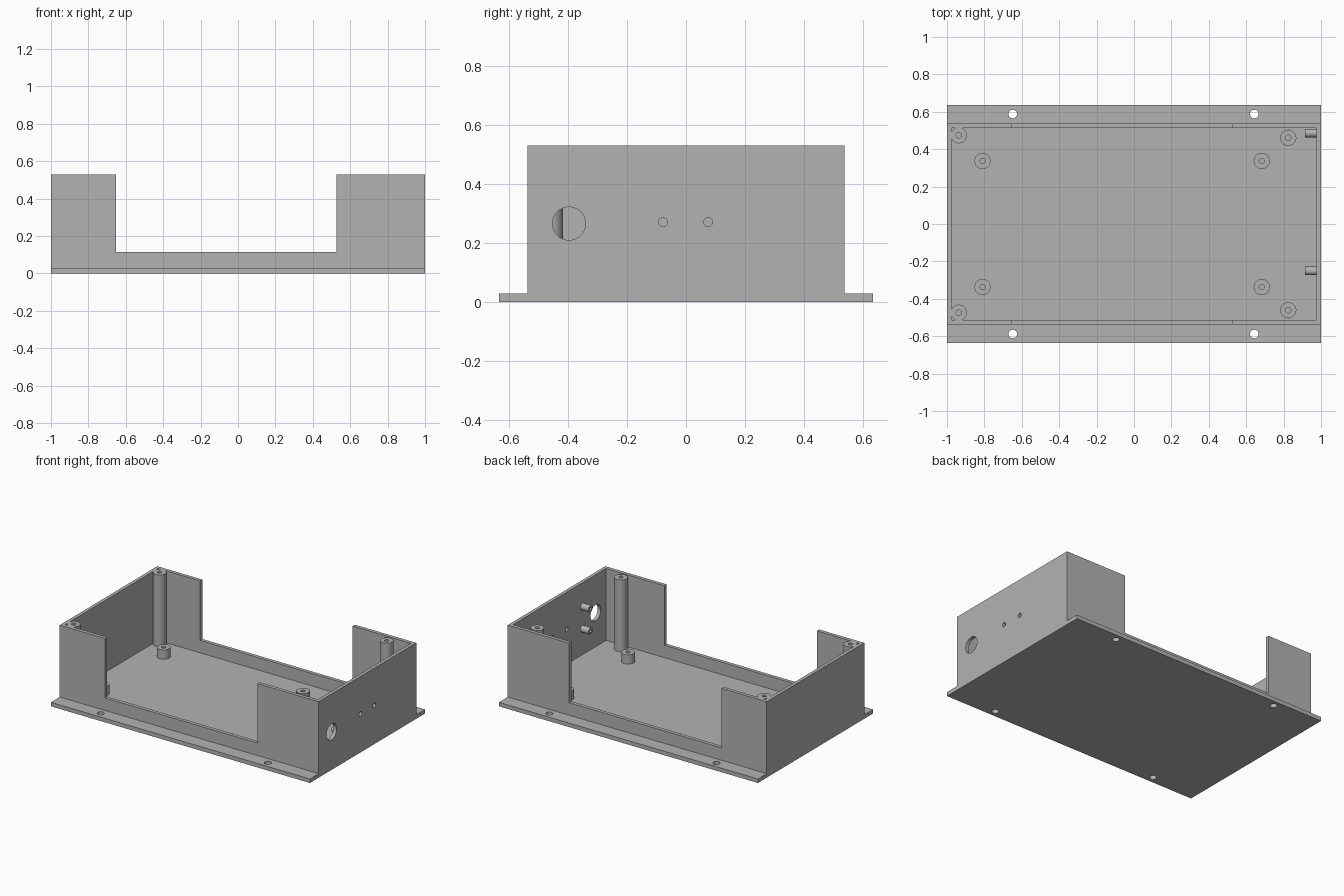
import bpy, bmesh, math
from mathutils import Matrix, Vector

if "Cube" in bpy.data.objects:
    bpy.data.objects.remove(bpy.data.objects["Cube"], do_unlink=True)

grey = bpy.data.materials.new("plain grey")
grey.use_nodes = True
GREY = (0.45, 0.45, 0.45, 1)
grey.diffuse_color = GREY
grey.node_tree.nodes["Principled BSDF"].inputs["Base Color"].default_value = GREY

FLOOR, TOP = 0.028, 0.53
WALL_Y, INNER_X, INNER_Y = 0.538, 0.976, 0.513


def finish(bm, name):
    bmesh.ops.recalc_face_normals(bm, faces=bm.faces)
    mesh = bpy.data.meshes.new(name)
    bm.to_mesh(mesh)
    bm.free()
    mesh.materials.append(grey)
    ob = bpy.data.objects.new(name, mesh)
    bpy.context.collection.objects.link(ob)
    return ob


def box(name, low, high):
    low, high = Vector(low), Vector(high)
    bm = bmesh.new()
    place = Matrix.Translation((low + high) / 2) @ Matrix.Diagonal((*(high - low), 1))
    bmesh.ops.create_cube(bm, size=1, matrix=place)
    return finish(bm, name)


def rod(name, centre, radius, length, along_x=False):
    bm = bmesh.new()
    place = Matrix.Translation(centre)
    if along_x:
        place = place @ Matrix.Rotation(math.pi / 2, 4, "Y")
    bmesh.ops.create_cone(bm, cap_ends=True, segments=40, radius1=radius,
                          radius2=radius, depth=length, matrix=place)
    return finish(bm, name)


def combine(target, tool, operation):
    mod = target.modifiers.new("cut", "BOOLEAN")
    mod.operation, mod.solver, mod.object = operation, "EXACT", tool
    bpy.context.view_layer.objects.active = target
    bpy.ops.object.modifier_apply(modifier=mod.name)
    bpy.data.objects.remove(tool, do_unlink=True)


def smooth(ob):
    bpy.ops.object.select_all(action="DESELECT")
    ob.select_set(True)
    bpy.context.view_layer.objects.active = ob
    bpy.ops.object.shade_smooth_by_angle(angle=math.radians(30))


def tube(name, base, length, radius, bore, bore_floor, along_x=False):
    """Blind-bored standoff, turned from a profile."""
    profile = [(0, 0), (radius, 0), (radius, length), (bore, length),
               (bore, bore_floor), (0, bore_floor)]
    bm = bmesh.new()
    verts = [bm.verts.new((r, 0, z)) for r, z in profile]
    edges = [bm.edges.new(pair) for pair in zip(verts, verts[1:])]
    bmesh.ops.spin(bm, geom=verts + edges, axis=(0, 0, 1), cent=(0, 0, 0),
                   angle=math.tau, steps=32)
    bmesh.ops.remove_doubles(bm, verts=bm.verts, dist=0.0001)
    if along_x:
        bm.transform(Matrix.Rotation(-math.pi / 2, 4, "Y"))
    bm.transform(Matrix.Translation(base))
    smooth(finish(bm, name))


# Tray: flanged base, walls, cavity and the low opening across both long sides
shell = box("enclosure_shell", (-1, -0.635, 0), (1, 0.635, FLOOR))
combine(shell, box("walls", (-1, -WALL_Y, 0), (1, WALL_Y, TOP)), "UNION")
combine(shell, box("cavity", (-INNER_X, -INNER_Y, FLOOR), (INNER_X, INNER_Y, 1)), "DIFFERENCE")
combine(shell, box("opening", (-0.651, -0.6, 0.115), (0.526, 0.6, 1)), "DIFFERENCE")

# Mounting holes through the flanges
for x in (-0.648, 0.643):
    for y in (-0.588, 0.588):
        combine(shell, rod("flange_hole", (x, y, 0), 0.023, 0.2), "DIFFERENCE")

# Cable hole and two indicator holes in the left end wall
for y, z, r in ((-0.397, 0.266, 0.056), (-0.078, 0.271, 0.015), (0.075, 0.271, 0.015)):
    combine(shell, rod("wall_hole", (1, y, z), r, 0.1, True), "DIFFERENCE")
smooth(shell)

# Tall lid posts and short board standoffs
for side, word in ((-1, "front"), (1, "back")):
    for x, y, hand in ((-0.937, 0.474, "right"), (0.825, 0.461, "left")):
        tube(f"lid_post_{word}_{hand}", (x, side * y, FLOOR), TOP - FLOOR, 0.043, 0.014, 0.3)
    for x, hand in ((-0.81, "right"), (0.683, "left")):
        tube(f"board_standoff_{word}_{hand}", (x, side * 0.337, FLOOR), 0.065, 0.043, 0.014, 0.01)

# Horizontal pegs inside the left end wall
for y, word in ((-0.251, "front"), (0.486, "back")):
    for z, level in ((0.21, "lower"), (0.365, "upper")):
        tube(f"wall_peg_{word}_{level}", (INNER_X, y, z), 0.063, 0.023, 0.01, 0.01, True)
